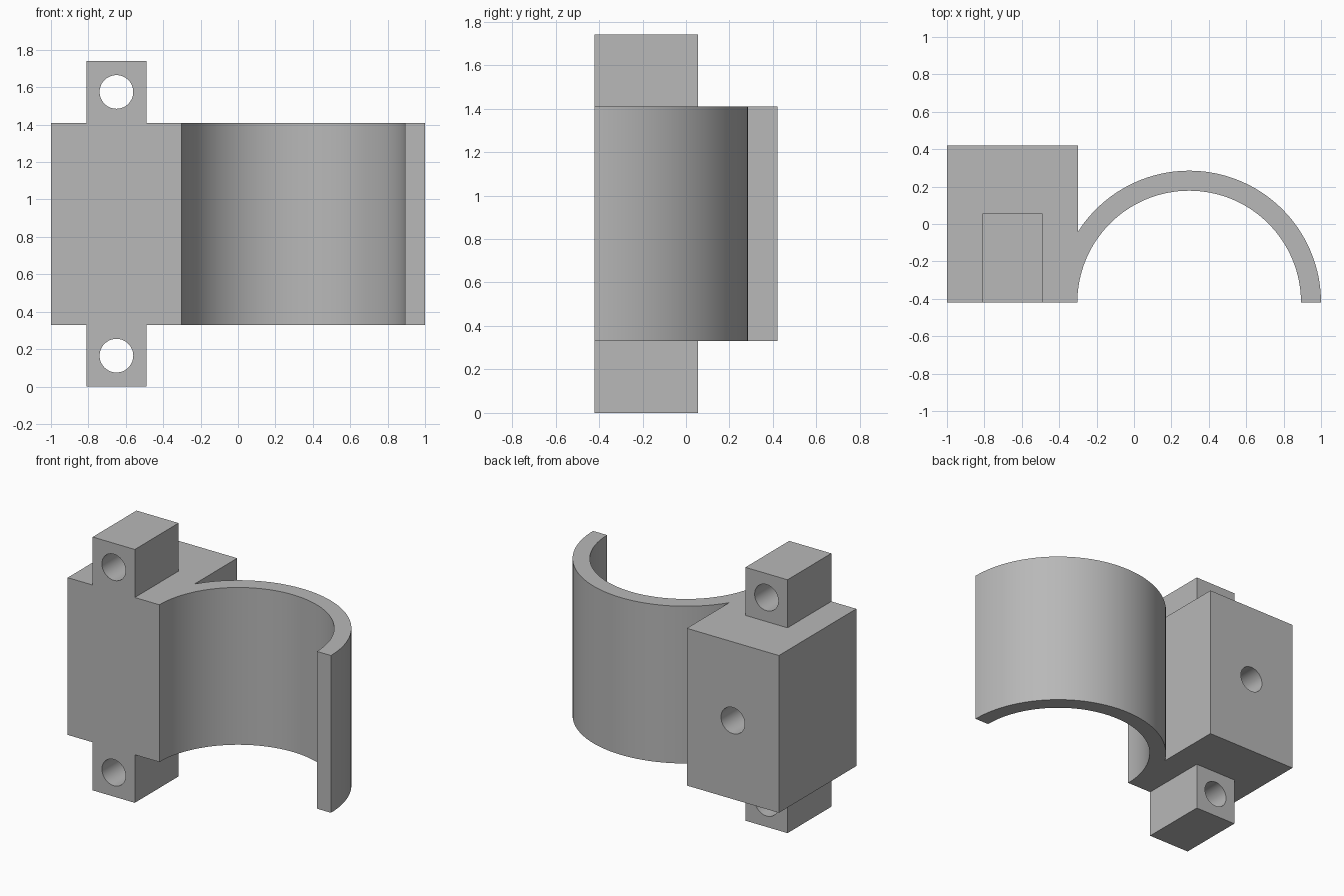
import bpy
import bmesh
from math import acos, cos, pi, sin
from mathutils import Matrix

if "Cube" in bpy.data.objects:
    bpy.data.objects.remove(bpy.data.objects["Cube"], do_unlink=True)

FRONT, BACK = -0.42, 0.42
BOTTOM, TOP, HEIGHT = 0.33, 1.41, 1.74
BLOCK_RIGHT, BLOCK_LEFT = -1.0, -0.30
LUG_X, LUG_WIDTH, LUG_BACK = -0.65, 0.32, 0.055
CLIP_X, OUTER, INNER = 0.295, 0.705, 0.598
HOLE = 0.09
STEPS = 64

grey = bpy.data.materials.new("plain grey")
grey.use_nodes = True
grey.diffuse_color = (0.48, 0.48, 0.48, 1)
grey.node_tree.nodes["Principled BSDF"].inputs["Base Color"].default_value = grey.diffuse_color


def make_object(name, bm):
    bmesh.ops.recalc_face_normals(bm, faces=bm.faces)
    mesh = bpy.data.meshes.new(name)
    bm.to_mesh(mesh)
    bm.free()
    mesh.materials.append(grey)
    obj = bpy.data.objects.new(name, mesh)
    bpy.context.collection.objects.link(obj)
    return obj


def prism(name, outline, z0, z1):
    bm = bmesh.new()
    face = bm.faces.new([bm.verts.new((x, y, z0)) for x, y in outline])
    grown = bmesh.ops.extrude_face_region(bm, geom=[face])["geom"]
    bmesh.ops.translate(bm, vec=(0, 0, z1 - z0),
                        verts=[v for v in grown if isinstance(v, bmesh.types.BMVert)])
    return make_object(name, bm)


def drill(name, z, y0, y1):
    bm = bmesh.new()
    place = Matrix.Translation((LUG_X, (y0 + y1) / 2, z)) @ Matrix.Rotation(pi / 2, 4, "X")
    bmesh.ops.create_cone(bm, cap_ends=True, segments=48, radius1=HOLE, radius2=HOLE,
                          depth=y1 - y0, matrix=place)
    return make_object(name, bm)


def arc(radius, start, end):
    angles = [start + (end - start) * i / STEPS for i in range(STEPS + 1)]
    return [(CLIP_X + radius * cos(a), FRONT + radius * sin(a)) for a in angles]


def combine(target, tool, operation):
    mod = target.modifiers.new(operation.lower(), "BOOLEAN")
    mod.operation = operation
    mod.solver = "EXACT"
    mod.object = tool
    bpy.context.view_layer.objects.active = target
    bpy.ops.object.modifier_apply(modifier=mod.name)
    bpy.data.objects.remove(tool, do_unlink=True)


# Block and half-round clip share one outline
join_angle = acos((BLOCK_LEFT - CLIP_X) / OUTER)
outline = [(BLOCK_RIGHT, FRONT)] + arc(INNER, pi, 0) + arc(OUTER, 0, join_angle)
outline += [(BLOCK_LEFT, BACK), (BLOCK_RIGHT, BACK)]
clip = prism("clip_and_block", outline, BOTTOM, TOP)

# Lugs above and below the block, as one bar running through it
x0, x1 = LUG_X - LUG_WIDTH / 2, LUG_X + LUG_WIDTH / 2
lugs = prism("lugs", [(x0, FRONT), (x1, FRONT), (x1, LUG_BACK), (x0, LUG_BACK)], 0, HEIGHT)
combine(clip, lugs, "UNION")

# Through holes in both lugs, blind hole in the back of the block
for z in (BOTTOM / 2, (TOP + HEIGHT) / 2):
    combine(clip, drill("lug_hole", z, FRONT - 0.1, LUG_BACK + 0.1), "DIFFERENCE")
combine(clip, drill("block_hole", HEIGHT / 2, 0.0, BACK + 0.1), "DIFFERENCE")

# Smooth curved walls, sharp edges
bpy.ops.object.select_all(action="DESELECT")
clip.select_set(True)
bpy.context.view_layer.objects.active = clip
bpy.ops.object.shade_smooth_by_angle(angle=pi / 6)
